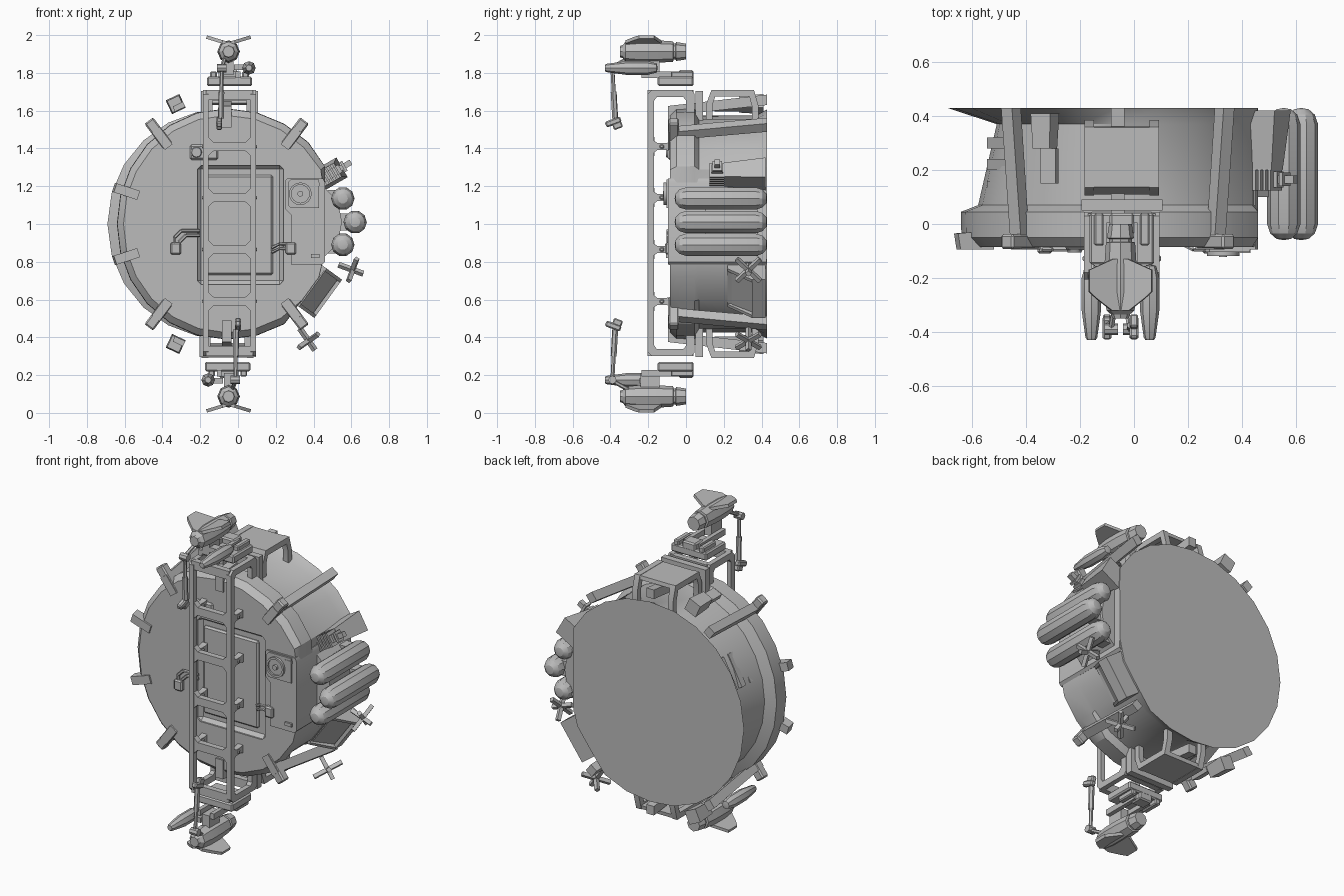
import bpy, bmesh
from math import pi, radians, cos, sin
from mathutils import Matrix, Vector

if "Cube" in bpy.data.objects:
    bpy.data.objects.remove(bpy.data.objects["Cube"], do_unlink=True)

grey = bpy.data.materials.new("hull grey")
grey.use_nodes = True
grey.diffuse_color = (0.5, 0.5, 0.5, 1)
for node in grey.node_tree.nodes:
    if node.type == "BSDF_PRINCIPLED":
        node.inputs["Base Color"].default_value = (0.5, 0.5, 0.5, 1)

T, R = Matrix.Translation, Matrix.Rotation
CX, LX = -0.06, -0.045           # hull axis and ladder centre
base = Matrix.Identity(4)        # extra placement shared by a sub-assembly
SIDE = Matrix(((0, 0, 1, 0), (1, 0, 0, 0), (0, 1, 0, 0), (0, 0, 0, 1)))  # profile in y, z
FRONT = R(pi / 2, 4, "X")        # profile in x, z


def smooth(ob):
    bpy.ops.object.select_all(action="DESELECT")
    ob.select_set(True)
    bpy.context.view_layer.objects.active = ob
    bpy.ops.object.shade_smooth_by_angle(angle=radians(28))


def finish(name, bm, matrix=Matrix.Identity(4)):
    bmesh.ops.transform(bm, matrix=base @ matrix, verts=bm.verts)
    bmesh.ops.recalc_face_normals(bm, faces=bm.faces)
    mesh = bpy.data.meshes.new(name)
    bm.to_mesh(mesh)
    bm.free()
    mesh.materials.append(grey)
    ob = bpy.data.objects.new(name, mesh)
    bpy.context.collection.objects.link(ob)
    smooth(ob)
    return ob


def box(name, centre, size, matrix=Matrix.Identity(4), bevel=0.0, front=1.0):
    bm = bmesh.new()
    bmesh.ops.create_cube(bm, size=1)
    for v in bm.verts:
        k = front if v.co.y < 0 else 1
        v.co = Vector((v.co.x * size[0] * k, v.co.y * size[1], v.co.z * size[2] * k))
    if bevel:
        bmesh.ops.bevel(bm, geom=bm.edges[:], offset=bevel, segments=1, affect="EDGES")
    return finish(name, bm, matrix @ T(centre))


def prism(name, points, width, matrix):
    bm = bmesh.new()
    face = bm.faces.new([bm.verts.new((x, y, -width / 2)) for x, y in points])
    new = bmesh.ops.extrude_face_region(bm, geom=[face])["geom"]
    bmesh.ops.translate(bm, vec=(0, 0, width), verts=[g for g in new if isinstance(g, bmesh.types.BMVert)])
    return finish(name, bm, matrix)


def lathe(name, profile, centre, sides=12, rule=None):
    """Turn a (radius, y) profile about the y axis."""
    bm = bmesh.new()
    vs = [bm.verts.new((r, y, 0)) for r, y in profile]
    es = [bm.edges.new(p) for p in zip(vs, vs[1:])]
    bmesh.ops.spin(bm, geom=vs + es, cent=(0, 0, 0), axis=(0, 1, 0), angle=2 * pi, steps=sides)
    bmesh.ops.remove_doubles(bm, verts=bm.verts, dist=0.0005)
    if rule:
        for v in bm.verts:
            rule(v.co)
    return finish(name, bm, T(centre))


def rod(name, a, b, radius, sides=6):
    a, b = Vector(a), Vector(b)
    bm = bmesh.new()
    bmesh.ops.create_cone(bm, cap_ends=True, segments=sides, radius1=radius, radius2=radius, depth=(b - a).length)
    return finish(name, bm, T((a + b) / 2) @ (b - a).to_track_quat("Z", "Y").to_matrix().to_4x4())


def pipe(name, points, radius):
    for a, b in zip(points, points[1:]):
        rod(name, a, b, radius)


def radial(degrees):
    """Local x points out from the hull axis, local z runs round it."""
    return T((CX, 0, 1)) @ R(-radians(degrees), 4, "Y")


# Hull: front ring, waist hollowed on one side, flared back lip, two flats on the other side
BIN_OUT = Vector((cos(radians(36)), 0, -sin(radians(36))))


def shape_hull(co):
    r = (co.x ** 2 + co.z ** 2) ** 0.5
    left = max(0, -co.x / r) if r > 0.01 else 0
    if 0.06 < co.y < 0.4:
        k = 1 - left * (0.1 if co.y < 0.1 else 0.22)
    else:
        k = 1 + (0.04 * left if co.y > 0.4 else -0.05 * left * left)
    co.x, co.z = co.x * k, co.z * k
    co -= BIN_OUT * max(0, co.dot(BIN_OUT) - 0.56)
    co.x = min(co.x, 0.46 - CX)


hull = lathe("hull", [(0, -0.085), (0.575, -0.085), (0.61, -0.05), (0.612, 0.045), (0.575, 0.07),
                      (0.575, 0.37), (0.607, 0.43), (0, 0.43)], (CX, 0, 1), 24, shape_hull)

# Door: recessed panel with a chamfered outline and a raised inner slab
cutter = box("door_cutter", (0.0125, -0.085, 0.995), (0.455, 0.06, 0.63), bevel=0.02)
cutter.hide_render = True
cut = hull.modifiers.new("door recess", "BOOLEAN")
cut.operation, cut.object = "DIFFERENCE", cutter
bpy.context.view_layer.objects.active = hull
bpy.ops.object.modifier_apply(modifier=cut.name)
bpy.data.objects.remove(cutter, do_unlink=True)
smooth(hull)
box("door_panel", (0.0, -0.06, 0.995), (0.37, 0.025, 0.53), bevel=0.01)

# Long clamps along the hull and short clips round the ring
for a in (53, 90, 127, 233, 270, 307):
    prism("long_clamp", [(0.51, -0.095), (0.625, -0.095), (0.685, 0.43), (0.63, 0.43), (0.58, -0.03), (0.51, -0.06)],
          0.05, radial(a))
    if a not in (90, 270):
        box("clamp_foot", (0.6, -0.065, 0), (0.17, 0.055, 0.058), radial(a), 0.008)
for a in (162, 198):
    prism("ring_clip", [(0.49, -0.095), (0.62, -0.095), (0.63, -0.035), (0.57, -0.03), (0.49, -0.07)],
          0.05, radial(a))

# Ladder side frames, rungs and struts
half = [(0.045, 1.52), (0.045, 1.69), (0.03, 1.71), (-0.18, 1.71), (-0.205, 1.685)]
inner = [(-0.17, 1.65), (-0.155, 1.672), (-0.015, 1.672), (0.0, 1.655), (0.0, 1.52)]
flip = lambda pts: [(y, 2.01 - z) for y, z in reversed(pts)]
frame = half + flip(half) + flip(inner) + inner
for x in (LX - 0.125, LX + 0.125):
    prism("ladder_rail", frame, 0.03, T((x, 0, 0)) @ SIDE)
rung = [(-0.112, 0.05), (-0.085, 0.024), (0.085, 0.024), (0.112, 0.05)]
for z in (1.41, 1.14, 0.865, 0.59):
    prism("ladder_rung", rung + [(x, -h) for x, h in reversed(rung)], 0.035, T((LX, -0.185, z)) @ FRONT)
    for x in (LX - 0.12, LX + 0.12):
        prism("ladder_strut", [(-0.175, 0.035), (-0.15, 0.018), (-0.105, 0.018), (-0.08, 0.025),
                               (-0.08, -0.025), (-0.105, -0.018), (-0.15, -0.018), (-0.175, -0.035)],
              0.035, T((x, 0, z)) @ SIDE)
        box("strut_knob", (x, -0.128, z), (0.05, 0.022, 0.022), bevel=0.005)
for z in (1.683, 0.327):
    for y in (-0.185, 0.022):
        box("ladder_end_bar", (LX, y, z), (0.25, 0.035, 0.052))

turn = T((LX - 0.005, 0, 1.0)) @ R(pi, 4, "Y") @ T((-LX + 0.005, 0, -1.0))
bracket = [(0.105, 1.52), (0.105, 1.63), (0.135, 1.71), (0.36, 1.71), (0.385, 1.62), (0.385, 1.52),
           (0.35, 1.52), (0.35, 1.62), (0.335, 1.675), (0.155, 1.675), (0.14, 1.63), (0.14, 1.52)]

# End assemblies: bracket, mount, thruster, pod and probe arm, at the top and turned over below
for place in (Matrix.Identity(4), turn):
    base = place
    for x in (LX - 0.12, LX + 0.12):
        prism("bracket_side", bracket, 0.035, T((x, 0, 0)) @ SIDE)
        box("strap_leg", (x, 0.07, 1.605), (0.06, 0.04, 0.2))
    prism("bracket_plate", [(0.11, 1.64), (0.137, 1.708), (0.358, 1.708), (0.362, 1.685), (0.155, 1.685), (0.13, 1.63)],
          0.25, T((LX, 0, 0)) @ SIDE)
    box("strap_bar", (LX, 0.07, 1.68), (0.25, 0.04, 0.05))
    box("mount_base", (LX, -0.055, 1.755), (0.24, 0.19, 0.05), bevel=0.008)
    for s in (-1, 1):
        box("mount_rail", (LX + s * 0.085, -0.02, 1.79), (0.035, 0.12, 0.035), bevel=0.006)
        box("mount_cheek", (LX + s * 0.045, -0.115, 1.79), (0.025, 0.24, 0.035))
    box("mount_block", (LX, 0.0, 1.79), (0.09, 0.08, 0.05), bevel=0.008)
    box("thruster_neck", (LX - 0.005, -0.19, 1.835), (0.05, 0.1, 0.09))
    lathe("thruster_body", [(0, -0.35), (0.03, -0.35), (0.035, -0.335), (0.052, -0.32), (0.06, -0.25),
                            (0.06, -0.16), (0.054, -0.068), (0.042, -0.066), (0.042, -0.056), (0.05, -0.052),
                            (0.042, 0.0), (0, 0.0)], (LX - 0.005, 0, 1.913), 8)
    for s in (1, -1):
        fin = T((LX - 0.005, 0, 1.954)) @ Matrix.Scale(s, 4, (1, 0, 0)) @ R(-radians(17), 4, "Y")
        prism("thruster_fin", [(0.0, -0.13), (0.03, -0.13), (0.122, -0.17), (0.122, -0.25), (0.095, -0.275),
                               (0.035, -0.32), (0.0, -0.32)], 0.018, fin)
    lathe("side_pod", [(0, -0.43), (0.016, -0.43), (0.022, -0.42), (0.036, -0.32), (0.036, -0.2),
                       (0.024, -0.155), (0, -0.15)], (0.058, 0, 1.826), 8)
    box("pod_bracket", (0.02, -0.22, 1.83), (0.08, 0.05, 0.03))
    pipe("probe_arm", [(-0.07, -0.3, 1.88), (-0.085, -0.39, 1.83), (-0.09, -0.375, 1.56)], 0.011)
    rod("probe_joint", (-0.11, -0.39, 1.825), (-0.06, -0.39, 1.825), 0.022, 8)
    rod("probe_sleeve", (-0.088, -0.383, 1.7), (-0.09, -0.375, 1.56), 0.016)
    probe_at = T((-0.1, -0.385, 1.54)) @ R(radians(20), 4, "X")
    box("probe_foot", (0, 0, 0), (0.032, 0.085, 0.032), probe_at, 0.007)
    box("probe_tip", (0, 0.015, -0.025), (0.03, 0.05, 0.035), probe_at, 0.006)
base = Matrix.Identity(4)

# Control housing with its dial
prism("control_housing", [(0.25, 1.23), (0.26, 1.24), (0.45, 1.24), (0.46, 1.22), (0.46, 0.8), (0.445, 0.785),
                          (0.28, 0.785), (0.28, 1.05), (0.25, 1.08)], 0.52, T((0, 0.165, 0)) @ FRONT)
prism("dial_plate", [(0.265, 1.1), (0.265, 1.22), (0.28, 1.235), (0.43, 1.235), (0.43, 1.085), (0.28, 1.085)],
      0.012, T((0, -0.098, 0)) @ FRONT)
lathe("dial", [(0, -0.122), (0.015, -0.122), (0.015, -0.108), (0.048, -0.108), (0.048, -0.118), (0.06, -0.118),
               (0.06, -0.095), (0, -0.095)], (0.33, 0, 1.16), 16)
for z in (0.83, 1.21):
    box("housing_latch", (0.41, -0.1, z), (0.045, 0.014, 0.02))

# Three tanks on a sloped cradle
prism("tank_cradle", [(0.45, 1.2), (0.53, 1.12), (0.55, 1.01), (0.53, 0.9), (0.45, 0.82)], 0.28, T((0, 0.24, 0)) @ FRONT)
end = [(0, -0.06), (0.027, -0.055), (0.05, -0.035), (0.062, 0.0)]
for x, z in ((0.555, 1.135), (0.62, 1.01), (0.555, 0.89)):
    lathe("tank", end + [(r, 0.37 - y) for r, y in reversed(end)], (x, 0, z), 10)
    box("tank_strap", (x - 0.03, 0.33, z), (0.1, 0.07, 0.09))

# Finned sensor above the tanks
tilt = T((0.49, 0, 1.265)) @ R(-radians(30), 4, "Y")
box("sensor_box", (-0.01, 0.31, 0), (0.16, 0.22, 0.12), tilt, front=0.7)
box("sensor_core", (0.0, 0.165, 0), (0.12, 0.06, 0.045), tilt)
for i in range(5):
    box("sensor_fin", (-0.05 + i * 0.022, 0.165, 0), (0.011, 0.08, 0.085), tilt)
box("sensor_plug", (0.085, 0.165, 0), (0.08, 0.03, 0.03), tilt)
box("sensor_tip", (0.08, 0.165, 0), (0.015, 0.05, 0.06), tilt)

# Slanted equipment bin: full-height end walls round a recessed hatch
bin_at = T((0.425, 0.32, 0.642)) @ R(-radians(54), 4, "Y")
for s in (-1, 1):
    prism("bin_end_wall", [(-0.1, 0.07), (-0.1, 0.035), (0.03, -0.065), (0.1, -0.065), (0.1, 0.07)],
          0.018, bin_at @ T((s * 0.116, 0, 0)) @ SIDE)
prism("bin_hatch", [(-0.08, 0.07), (-0.08, 0.035), (0.05, -0.05), (0.1, -0.05), (0.1, 0.07)], 0.23, bin_at @ SIDE)
box("bin_inner_rim", (0, -0.085, 0.055), (0.25, 0.03, 0.03), bin_at)
box("bin_outer_rim", (0, 0.065, -0.055), (0.25, 0.07, 0.02), bin_at)

# Crossed control jets
for a, r in ((-20, 0.71), (-55, 0.755)):
    out = Vector((cos(radians(a)), 0, sin(radians(a))))
    along = Vector((-out.z, 0, out.x))
    mid = Vector((CX, 0.33, 1)) + out * r
    for d in (along + Vector((0, 1, 0)), along - Vector((0, 1, 0))):
        rod("jet_cross", mid - d * 0.062, mid + d * 0.062, 0.016, 4)
    rod("jet_stem", mid - out * 0.08, mid + out * 0.06, 0.016, 4)

# Stand-off blocks and louvres on the hollowed side
for s in (1, -1):
    block_at = T((-0.33, 0, 1 + s * 0.635)) @ R(-s * radians(25), 4, "Y")
    box("standoff_block", (0, 0.345, 0), (0.08, 0.13, 0.08), block_at, front=0.85)
    box("standoff_tab", (0.01, 0.215, -s * 0.02), (0.06, 0.13, 0.03), block_at)
for y in (0.14, 0.22, 0.3):
    box("louvre", (0.466, y, 0), (0.06, 0.04, 0.2), radial(152))

# Front fittings: lamp, hose, hose blocks
box("lamp_plate", (-0.18, -0.085, 1.38), (0.15, 0.024, 0.08), bevel=0.01)
lathe("lamp_lens", [(0, -0.106), (0.025, -0.106), (0.032, -0.09), (0, -0.09)], (-0.22, 0, 1.38), 12)
for d in (0, 0.025):
    pipe("hose", [(-0.2, -0.095, 0.965 - d), (-0.3 + d, -0.095, 0.965 - d), (-0.335 + d, -0.095, 0.93 - d),
                  (-0.335 + d, -0.095, 0.87)], 0.009)
    pipe("short_hose", [(0.18, -0.075, 0.85 + d), (0.22, -0.095, 0.87 + d), (0.28, -0.095, 0.87 + d)], 0.008)
for x in (-0.33, 0.28):
    box("hose_block", (x, -0.09, 0.87), (0.055, 0.04, 0.065), bevel=0.008)
